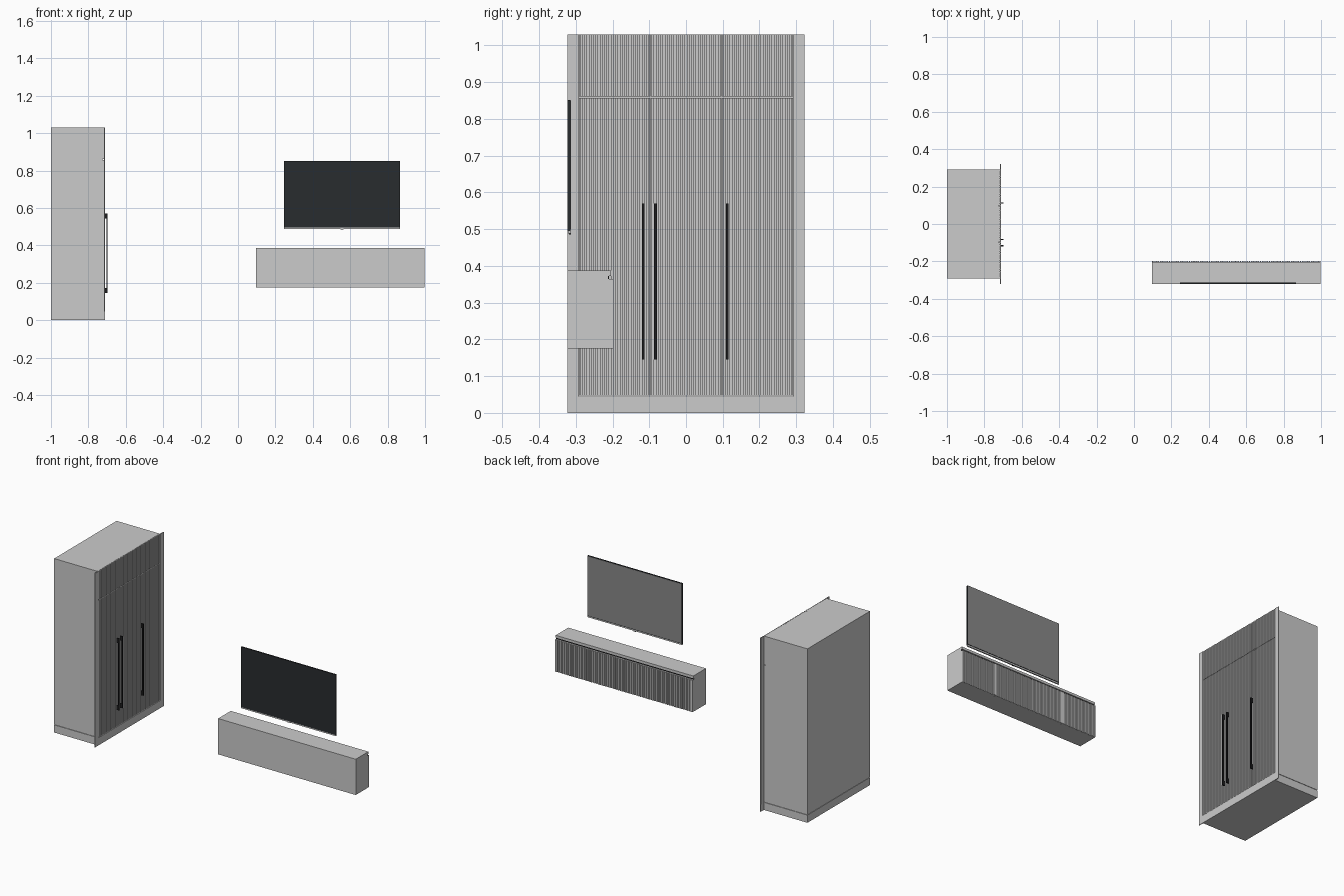
import bpy, bmesh
from mathutils import Matrix, Vector

if "Cube" in bpy.data.objects:
    bpy.data.objects.remove(bpy.data.objects["Cube"])


def material(name, c):
    m = bpy.data.materials.new(name)
    m.diffuse_color = (c[0], c[1], c[2], 1)
    m.use_nodes = True
    m.node_tree.nodes["Principled BSDF"].inputs["Base Color"].default_value = m.diffuse_color
    return m


BLACK = material("black_metal", (0.012, 0.012, 0.013))
DARK = material("dark_plastic", (0.022, 0.025, 0.028))
SCREEN = material("screen_grey", (0.25, 0.25, 0.25))


def boxes(name, items, mat=None):
    """One object made of boxes given as (x0, x1, y0, y1, z0, z1)."""
    bm = bmesh.new()
    for x0, x1, y0, y1, z0, z1 in items:
        mid = Vector(((x0 + x1) / 2, (y0 + y1) / 2, (z0 + z1) / 2))
        size = Matrix.Diagonal((x1 - x0, y1 - y0, z1 - z0, 1))
        bmesh.ops.create_cube(bm, size=1, matrix=Matrix.Translation(mid) @ size)
    me = bpy.data.meshes.new(name)
    bm.to_mesh(me)
    bm.free()
    ob = bpy.data.objects.new(name, me)
    bpy.context.collection.objects.link(ob)
    if mat:
        me.materials.append(mat)
    return ob


def fluted(name, axis, a0, a1, back, mid, front, z0, z1, count, edge=0.0):
    """Door panel with vertical slats; axis is the direction across the door."""
    spans = [(a0, a1, back, mid)]
    pitch = (a1 - a0 - 2 * edge) / count
    for i in range(count):
        s = a0 + edge + (i + 0.2) * pitch
        spans.append((s, s + pitch * 0.6, mid, front))
    if edge:  # plain stiles at both sides
        spans += [(a0, a0 + edge, mid, front), (a1 - edge, a1, mid, front)]
    items = []
    for s0, s1, d0, d1 in spans:
        across, depth = (s0, s1), (d0, d1)
        items.append((across + depth if axis == "x" else depth + across) + (z0, z1))
    boxes(name, items)


# Wardrobe carcass, plinth and side filler strips
W = 0.292
boxes("wardrobe_carcass", [(-1, -0.724, -W, W, 0.047, 1.03)])
boxes("wardrobe_plinth", [(-1, -0.715, -W, W, 0, 0.045)])
boxes("plinth_front", [(-0.715, -0.711, -0.322, 0.322, 0, 0.045)])
for side, y0, y1 in (("left", -0.322, -W), ("right", W, 0.322)):
    boxes(f"filler_strip_{side}", [(-0.716, -0.711, y0, y1, 0.045, 1.03)])

# Wardrobe doors: three tall ones with three short ones above
step = 2 * W / 3
for i in range(3):
    y0, y1 = -W + i * step + 0.001, -W + (i + 1) * step - 0.001
    for part, z0, z1 in (("lower", 0.047, 0.857), ("upper", 0.861, 1.03)):
        fluted(f"wardrobe_door_{part}_{i + 1}", "y", y0, y1,
               -0.724, -0.717, -0.712, z0, z1, 16)

# Wardrobe bar handles on two posts
for i, y in enumerate((-0.116, -0.083, 0.112)):
    h = 0.0035
    boxes(f"door_handle_{i + 1}", [
        (-0.704, -0.697, y - h, y + h, 0.145, 0.57),
        (-0.714, -0.704, y - h, y + h, 0.145, 0.172),
        (-0.714, -0.704, y - h, y + h, 0.543, 0.57)], BLACK)

# Wall cabinet under the screen, doors facing +y
X0, X1 = 0.095, 0.997
boxes("cabinet_carcass", [(X0, X1, -0.322, -0.212, 0.175, 0.373)])
boxes("cabinet_top", [(X0, X1, -0.322, -0.204, 0.373, 0.387)])
boxes("finger_groove", [(X0, X1, -0.212, -0.209, 0.364, 0.373)], BLACK)
step = (X1 - X0) / 4
for i in range(4):
    fluted(f"cabinet_door_{i + 1}", "x", X0 + i * step + 0.0008, X0 + (i + 1) * step - 0.0008,
           -0.212, -0.202, -0.197, 0.175, 0.364, 18, 0.005)

# Television facing +y
boxes("television_body", [(0.245, 0.866, -0.322, -0.314, 0.495, 0.852)], DARK)
boxes("television_screen", [(0.247, 0.864, -0.314, -0.3125, 0.499, 0.85)], SCREEN)
boxes("television_lower_trim", [(0.245, 0.866, -0.321, -0.3135, 0.488, 0.495)])
boxes("television_sensor", [(0.548, 0.564, -0.319, -0.313, 0.485, 0.488)], DARK)
